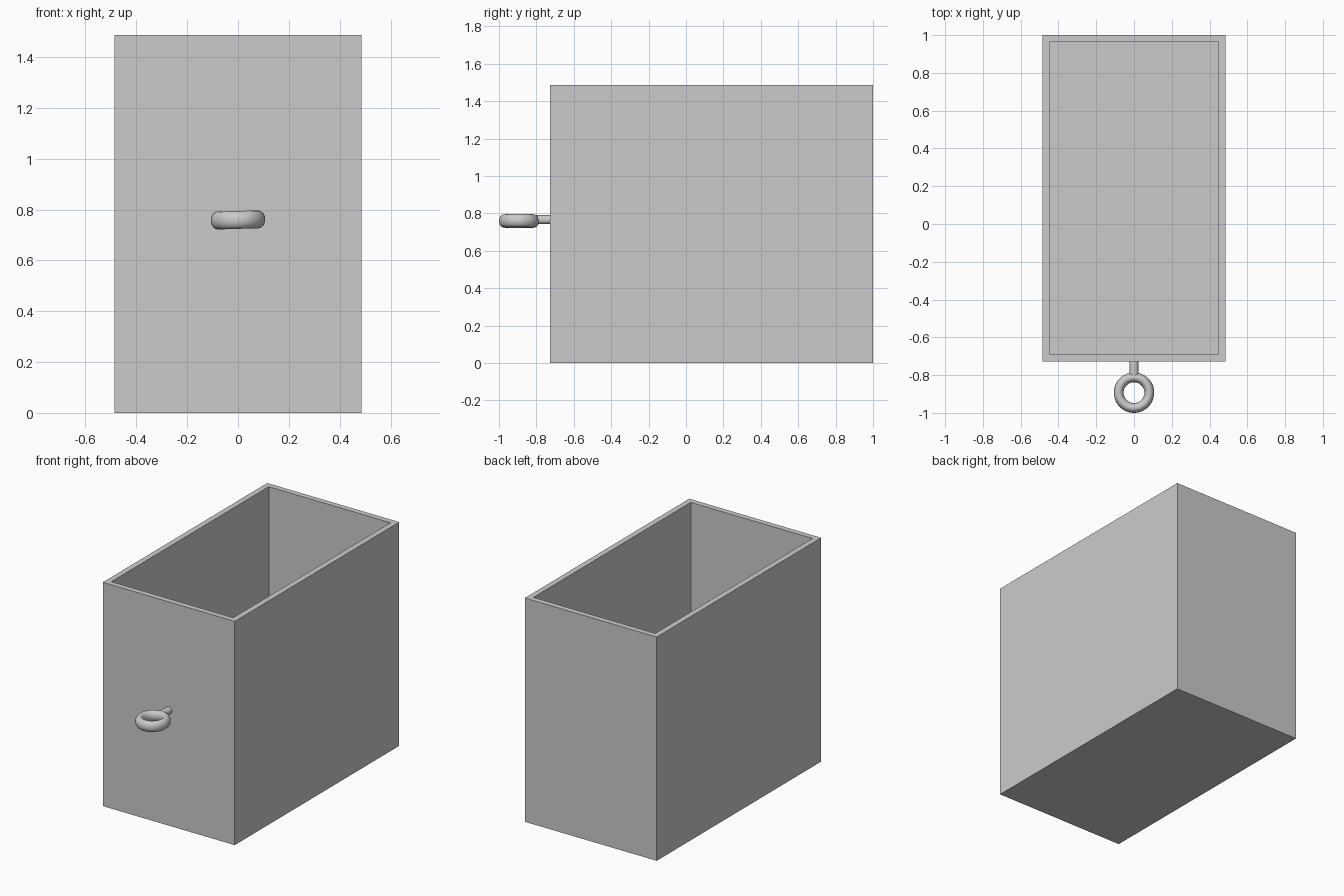
import bpy, bmesh, math
from mathutils import Matrix, Vector

cube = bpy.data.objects.get("Cube")
if cube:
    bpy.data.objects.remove(cube, do_unlink=True)

grey = bpy.data.materials.new("plain grey")
grey.use_nodes = True
colour = (0.6, 0.6, 0.6, 1)
grey.diffuse_color = colour
grey.node_tree.nodes["Principled BSDF"].inputs["Base Color"].default_value = colour

WALL = 0.053
FRONT, BACK, WIDTH, HEIGHT = -0.727, 1.0, 0.97, 1.487


def finish(obj, name, smooth):
    obj.name = name
    obj.data.materials.append(grey)
    if smooth:
        bpy.ops.object.shade_smooth_by_angle()


# Open drawer box: inset the top face, then sink it to the floor
bm = bmesh.new()
size = Matrix.Diagonal((WIDTH, BACK - FRONT, HEIGHT, 1))
place = Matrix.Translation((0, (FRONT + BACK) / 2, HEIGHT / 2))
bmesh.ops.create_cube(bm, size=1, matrix=place @ size)
bm.normal_update()
top = max(bm.faces, key=lambda f: f.calc_center_median().z)
bmesh.ops.inset_region(bm, faces=[top], thickness=WALL)
sunk = bmesh.ops.extrude_discrete_faces(bm, faces=[top])["faces"][0]
bmesh.ops.translate(bm, verts=sunk.verts, vec=Vector((0, 0, WALL - HEIGHT)))
bmesh.ops.recalc_face_normals(bm, faces=bm.faces)
mesh = bpy.data.meshes.new("drawer_box")
bm.to_mesh(mesh)
bm.free()
box = bpy.data.objects.new("drawer_box", mesh)
bpy.context.collection.objects.link(box)
finish(box, "drawer_box", False)

# Pull ring, slightly tilted, with a tall oval section
bpy.ops.mesh.primitive_torus_add(
    major_radius=0.081, minor_radius=0.026, major_segments=48, minor_segments=16,
    location=(0, -0.893, 0.759), rotation=(0, math.radians(-1.7), 0))
ring = bpy.context.object
ring.scale.z = 1.35
finish(ring, "pull_ring", True)

# Stem joining the ring to the drawer front
bpy.ops.mesh.primitive_cylinder_add(
    vertices=32, radius=0.024, depth=0.09,
    location=(0, -0.765, 0.766), rotation=(math.pi / 2, 0, 0))
finish(bpy.context.object, "pull_stem", True)
